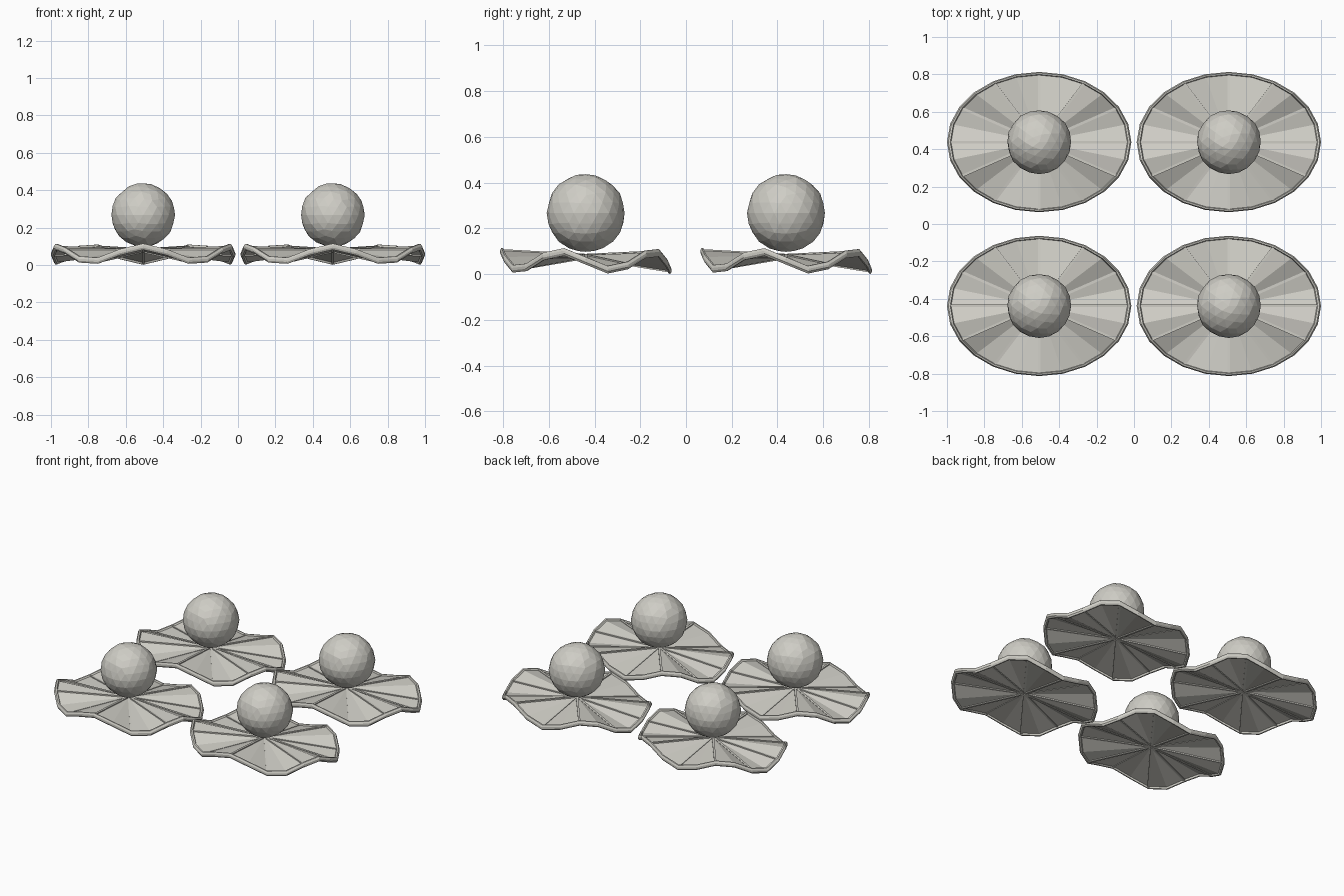
import bpy, bmesh, math, random
from mathutils import Vector

if "Cube" in bpy.data.objects:
    bpy.data.objects.remove(bpy.data.objects["Cube"])

SEG, RIBS = 24, 12
RX, RY = 0.493, 0.375
CX, CY = 0.507, 0.438

mat = bpy.data.materials.new("warm_grey")
mat.diffuse_color = (0.62, 0.61, 0.56, 1)
mat.use_nodes = True
mat.node_tree.nodes["Principled BSDF"].inputs["Base Color"].default_value = mat.diffuse_color


def surf(r, a, dz=0.0, side=0.0):
    """Point on the wavy elliptical pad; r is 0 at the centre, 1 at the edge."""
    x, y = RX * r * math.cos(a), RY * r * math.sin(a)
    t = Vector((-RX * math.sin(a), RY * math.cos(a), 0)).normalized() * side
    z = 0.0575 - 0.041 * r * math.sin(5 * a) + 0.02 * (1 - r) + dz
    return Vector((x, y, z)) + t


def finish(bm, name):
    bmesh.ops.recalc_face_normals(bm, faces=bm.faces)
    me = bpy.data.meshes.new(name)
    bm.to_mesh(me)
    bm.free()
    me.materials.append(mat)
    return me


angles = [2 * math.pi * i / SEG for i in range(SEG)]

# wavy pad: thin closed fan
bm = bmesh.new()
top = [bm.verts.new(surf(0.97, a, 0.006)) for a in angles]
bot = [bm.verts.new(surf(0.97, a, -0.006)) for a in angles]
ct, cb = bm.verts.new(surf(0, 0, 0.006)), bm.verts.new(surf(0, 0, -0.006))
for i in range(SEG):
    j = (i + 1) % SEG
    bm.faces.new((ct, top[i], top[j]))
    bm.faces.new((cb, bot[j], bot[i]))
    bm.faces.new((top[i], bot[i], bot[j], top[j]))
pad = finish(bm, "leaf_pad")

# rim: bevelled band swept round the edge
bm = bmesh.new()
section = [(0.955, 0.006), (0.965, 0.0165), (0.985, 0.0165), (1.0, 0.005),
           (1.0, -0.006), (0.985, -0.0165), (0.965, -0.0165), (0.955, -0.006)]
rings = [[bm.verts.new(surf(r, a, dz)) for r, dz in section] for a in angles]
n = len(section)
for i in range(SEG):
    p, q = rings[i], rings[(i + 1) % SEG]
    for k in range(n):
        m = (k + 1) % n
        bm.faces.new((p[k], q[k], q[m], p[m]))
rim = finish(bm, "leaf_rim")

# radial ribs, raised on both sides of the pad
bm = bmesh.new()
for i in range(RIBS):
    a = 2 * math.pi * i / RIBS
    ends = []
    for r in (0.01, 0.965):
        ends.append([bm.verts.new(surf(r, a, dz, s)) for s, dz in
                     ((-0.007, -0.011), (0.007, -0.011), (0.007, 0.011), (-0.007, 0.011))])
    p, q = ends
    bm.faces.new(p)
    bm.faces.new(q[::-1])
    for k in range(4):
        m = (k + 1) % 4
        bm.faces.new((p[k], p[m], q[m], q[k]))
ribs = finish(bm, "leaf_ribs")

# faceted ball, slightly uneven
random.seed(4)
bm = bmesh.new()
bmesh.ops.create_icosphere(bm, subdivisions=3, radius=0.171)
for v in bm.verts:
    v.co *= random.uniform(0.985, 1.012)
    v.co.z += 0.267
ball = finish(bm, "ball")

# four identical copies
for sx, nx in ((-1, "left"), (1, "right")):
    for sy, ny in ((-1, "front"), (1, "back")):
        for me in (pad, rim, ribs, ball):
            ob = bpy.data.objects.new(f"{me.name}_{ny}_{nx}", me)
            ob.location = (sx * CX, sy * CY, 0)
            bpy.context.collection.objects.link(ob)
